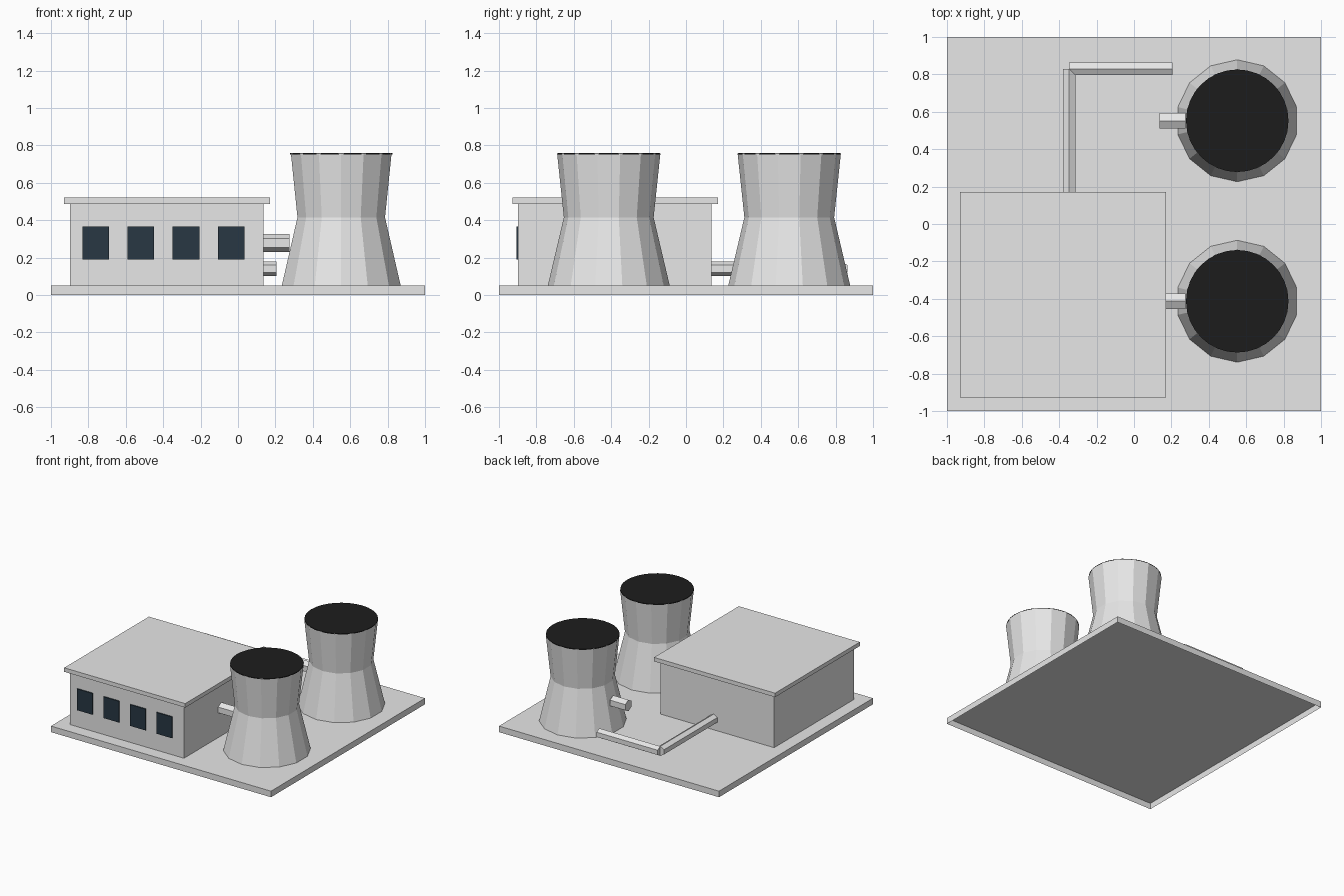
import bpy, bmesh, math
from mathutils import Vector

if "Cube" in bpy.data.objects:
    bpy.data.objects.remove(bpy.data.objects["Cube"])


def material(name, rgb):
    m = bpy.data.materials.new(name)
    m.diffuse_color = (*rgb, 1)
    m.use_nodes = True
    m.node_tree.nodes["Principled BSDF"].inputs["Base Color"].default_value = m.diffuse_color
    return m


CONCRETE = material("concrete grey", (0.8, 0.8, 0.8))
GLASS = material("dark blue glass", (0.021, 0.039, 0.056))
BLACK = material("soot black", (0.012, 0.012, 0.012))


def finish(name, bm, mat):
    me = bpy.data.meshes.new(name)
    bm.to_mesh(me)
    bm.free()
    me.materials.append(mat)
    ob = bpy.data.objects.new(name, me)
    bpy.context.collection.objects.link(ob)
    return ob


def box(name, lo, hi, mat, open_bottom=False):
    bm = bmesh.new()
    bmesh.ops.create_cube(bm, size=1)
    lo, hi = Vector(lo), Vector(hi)
    bmesh.ops.scale(bm, vec=hi - lo, verts=bm.verts)
    bmesh.ops.translate(bm, vec=(lo + hi) / 2, verts=bm.verts)
    if open_bottom:
        bm.normal_update()
        down = [f for f in bm.faces if f.normal.z < -0.5]
        bmesh.ops.delete(bm, geom=down, context='FACES')
    return finish(name, bm, mat)


def lathe(name, centre, profile, sides, mat):
    """Stack of flat-sided rings (radius, z) with a closed top and open bottom."""
    bm = bmesh.new()
    rings = []
    for r, z in profile:
        angles = [math.pi / 2 + math.tau * i / sides for i in range(sides)]
        rings.append([bm.verts.new((centre[0] + r * math.cos(a),
                                    centre[1] + r * math.sin(a), z)) for a in angles])
    for a, b in zip(rings, rings[1:]):
        for i in range(sides):
            j = (i + 1) % sides
            bm.faces.new((a[i], a[j], b[j], b[i]))
    bm.faces.new(rings[-1])
    return finish(name, bm, mat)


def hex_pipe(name, start, end, radius):
    """Six-sided pipe with an edge along its top."""
    start, end = Vector(start), Vector(end)
    side = (end - start).normalized().cross(Vector((0, 0, 1)))
    bm = bmesh.new()
    rings = []
    for p in (start, end):
        rings.append([bm.verts.new(p + side * radius * math.sin(k * math.pi / 3)
                                   + Vector((0, 0, radius * math.cos(k * math.pi / 3))))
                      for k in range(6)])
    for i in range(6):
        j = (i + 1) % 6
        bm.faces.new((rings[0][i], rings[0][j], rings[1][j], rings[1][i]))
    for ring in rings:
        bm.faces.new(ring)
    bmesh.ops.recalc_face_normals(bm, faces=bm.faces)
    return finish(name, bm, CONCRETE)


# Ground slab (hollow underneath), hall and overhanging roof
box("base_slab", (-1, -1, 0), (1, 1, 0.05), CONCRETE, open_bottom=True)
box("hall", (-0.897, -0.897, 0.05), (0.137, 0.137, 0.487), CONCRETE, open_bottom=True)
box("roof", (-0.93, -0.928, 0.487), (0.17, 0.172, 0.52), CONCRETE)

# Row of front windows
for i in range(4):
    x = -0.76 + 0.241 * i
    box(f"window_{i + 1}", (x - 0.071, -0.906, 0.19), (x + 0.071, -0.8965, 0.365), GLASS)

# Cooling towers with thin dark mouths and feed pipes
for label, y in (("front", -0.413), ("back", 0.552)):
    lathe(f"{label}_tower", (0.552, y), [(0.326, 0.05), (0.24, 0.415), (0.276, 0.756)], 14, CONCRETE)
    lathe(f"{label}_tower_mouth", (0.552, y), [(0.274, 0.752), (0.274, 0.758)], 32, BLACK)
    hex_pipe(f"{label}_feed_pipe", (0.137, y, 0.278), (0.276, y, 0.278), 0.047)

# Low L-shaped pipe behind the hall
hex_pipe("low_pipe_from_hall", (-0.347, 0.137, 0.14), (-0.347, 0.83, 0.14), 0.039)
hex_pipe("low_pipe_along_back", (-0.347, 0.83, 0.14), (0.207, 0.83, 0.14), 0.039)
